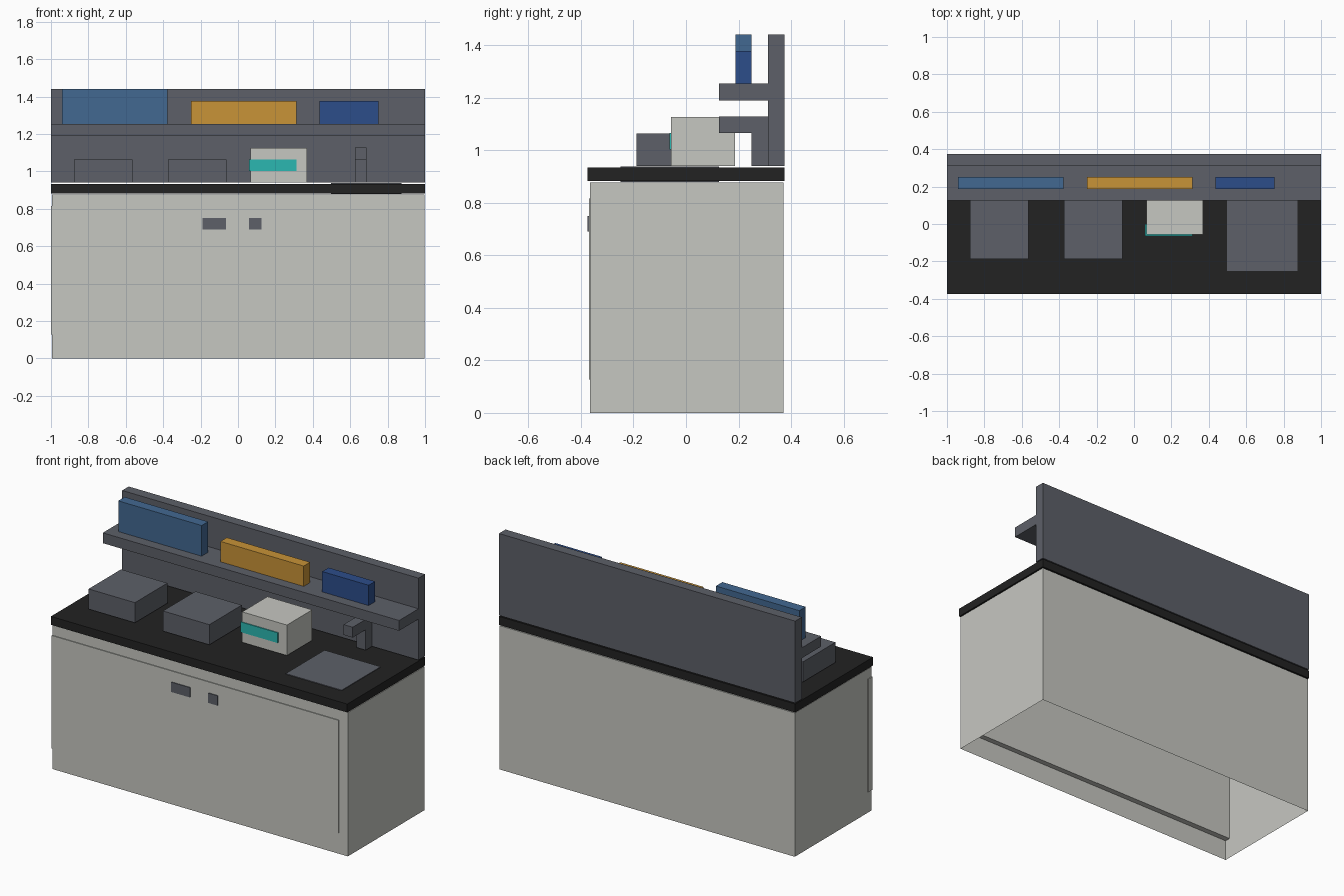
import bpy, bmesh

if "Cube" in bpy.data.objects:
    bpy.data.objects.remove(bpy.data.objects["Cube"])


def material(name, rgb):
    """Flat colour given as 0-255 display values."""
    m = bpy.data.materials.new(name)
    lin = [((c / 255 + 0.055) / 1.055) ** 2.4 for c in rgb]
    m.diffuse_color = (*lin, 1)
    m.use_nodes = True
    m.node_tree.nodes["Principled BSDF"].inputs["Base Color"].default_value = m.diffuse_color
    return m


WHITE = material("off_white", (198, 199, 193))
GREY = material("slate_grey", (93, 96, 104))
BLACK = material("black", (34, 34, 34))
STEEL = material("steel_blue", (66, 104, 145))
NAVY = material("deep_blue", (44, 77, 138))
ORANGE = material("orange", (200, 147, 55))
TEAL = material("teal", (43, 183, 177))


def box(name, mat, x, y, z, open_bottom=False):
    """Box from (min, max) ranges on each axis."""
    bm = bmesh.new()
    bmesh.ops.create_cube(bm, size=1)
    for v in bm.verts:
        v.co = [r[0] if c < 0 else r[1] for c, r in zip(v.co, (x, y, z))]
    if open_bottom:
        low = [f for f in bm.faces if f.normal.z < -0.5]
        bmesh.ops.delete(bm, geom=low, context='FACES_ONLY')
    me = bpy.data.meshes.new(name)
    bm.to_mesh(me)
    bm.free()
    me.materials.append(mat)
    ob = bpy.data.objects.new(name, me)
    bpy.context.collection.objects.link(ob)
    return ob


# Base cabinet: thin shell without a floor
box("cabinet", WHITE, (-0.995, 0.997), (-0.365, 0.372), (0, 0.877), open_bottom=True)

# Pair of doors set through the cabinet front, with pulls
box("left_door", WHITE, (-1.0, 0.0), (-0.37, -0.33), (0.127, 0.816))
box("right_door", WHITE, (0.0, 0.937), (-0.37, -0.332), (0.127, 0.816))
box("left_handle", GREY, (-0.19, -0.063), (-0.375, -0.34), (0.69, 0.75))
box("right_handle", GREY, (0.06, 0.125), (-0.375, -0.34), (0.69, 0.75))

# Worktop and sink
box("counter", BLACK, (-1, 1), (-0.375, 0.375), (0.883, 0.934))
box("sink", GREY, (0.497, 0.875), (-0.25, 0.125), (0.879, 0.938))

# Back panel and shelf
box("back_panel", GREY, (-1, 1), (0.312, 0.375), (0.94, 1.44))
box("shelf", GREY, (-1, 1), (0.125, 0.312), (1.19, 1.253))

# Tap
box("tap_post", GREY, (0.625, 0.687), (0.25, 0.312), (0.94, 1.065))
box("tap_spout", GREY, (0.625, 0.687), (0.125, 0.312), (1.065, 1.128))

# Counter machines
for i, x in enumerate((-0.877, -0.375)):
    box(f"grey_machine_{i + 1}", GREY, (x, x + 0.313), (-0.188, 0.125), (0.94, 1.063))
box("white_machine", WHITE, (0.068, 0.37), (-0.057, 0.187), (0.94, 1.126))
box("machine_screen", TEAL, (0.06, 0.312), (-0.063, 0.0), (1.003, 1.065))

# Boxes standing on the shelf
for name, mat, x, top in (("tall_blue_box", STEEL, (-0.94, -0.377), 1.44),
                          ("orange_box", ORANGE, (-0.25, 0.312), 1.377),
                          ("small_blue_box", NAVY, (0.437, 0.75), 1.377)):
    box(name, mat, x, (0.188, 0.25), (1.253, top))
